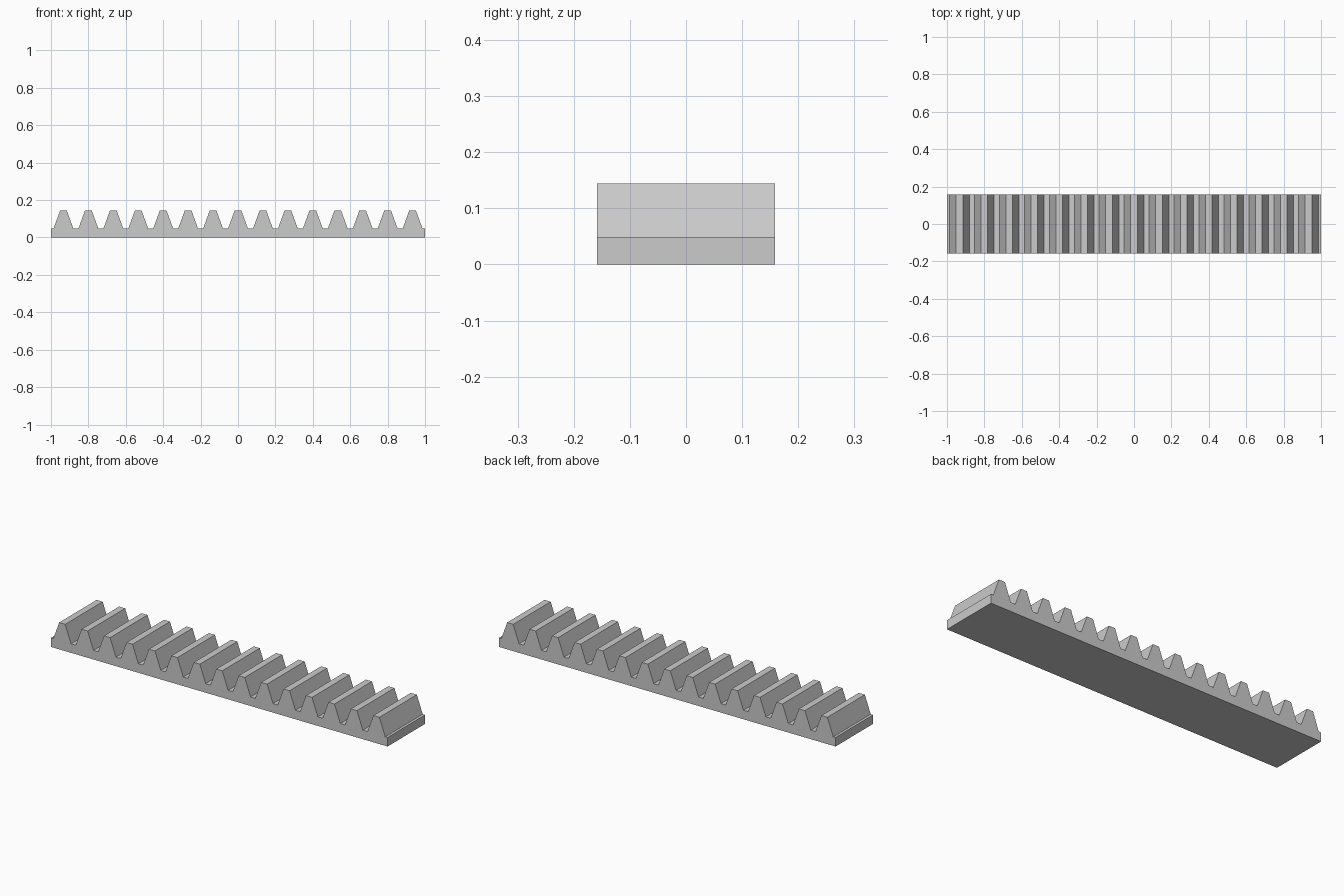
import bpy
import bmesh

default_cube = bpy.data.objects.get("Cube")
if default_cube:
    bpy.data.objects.remove(default_cube, do_unlink=True)

# Rack proportions
TEETH = 15
LENGTH = 2.0
PITCH = LENGTH / TEETH
HALF_DEPTH = 0.159
ROOT_Z = 0.0485
TIP_Z = 0.144
HALF_TIP = 0.018
HALF_ROOT = 0.0527

# Plain grey metal
steel = bpy.data.materials.new("grey steel")
steel.use_nodes = True
grey = (0.6, 0.6, 0.6, 1.0)
steel.diffuse_color = grey
steel.node_tree.nodes["Principled BSDF"].inputs["Base Color"].default_value = grey

# Side profile: flat bar with a row of trapezoid teeth
end = LENGTH / 2
profile = [(end, 0), (end, ROOT_Z)]
for i in reversed(range(TEETH)):
    centre = -end + (i + 0.5) * PITCH
    profile += [(centre + HALF_ROOT, ROOT_Z), (centre + HALF_TIP, TIP_Z),
                (centre - HALF_TIP, TIP_Z), (centre - HALF_ROOT, ROOT_Z)]
profile += [(-end, ROOT_Z), (-end, 0)]

# Extrude the profile through the depth
bm = bmesh.new()
face = bm.faces.new([bm.verts.new((x, -HALF_DEPTH, z)) for x, z in profile])
result = bmesh.ops.extrude_face_region(bm, geom=[face], use_keep_orig=True)
back = [v for v in result["geom"] if isinstance(v, bmesh.types.BMVert)]
bmesh.ops.translate(bm, verts=back, vec=(0, 2 * HALF_DEPTH, 0))
bmesh.ops.recalc_face_normals(bm, faces=bm.faces)

mesh = bpy.data.meshes.new("gear_rack")
bm.to_mesh(mesh)
bm.free()
mesh.materials.append(steel)
rack = bpy.data.objects.new("gear_rack", mesh)
bpy.context.collection.objects.link(rack)
